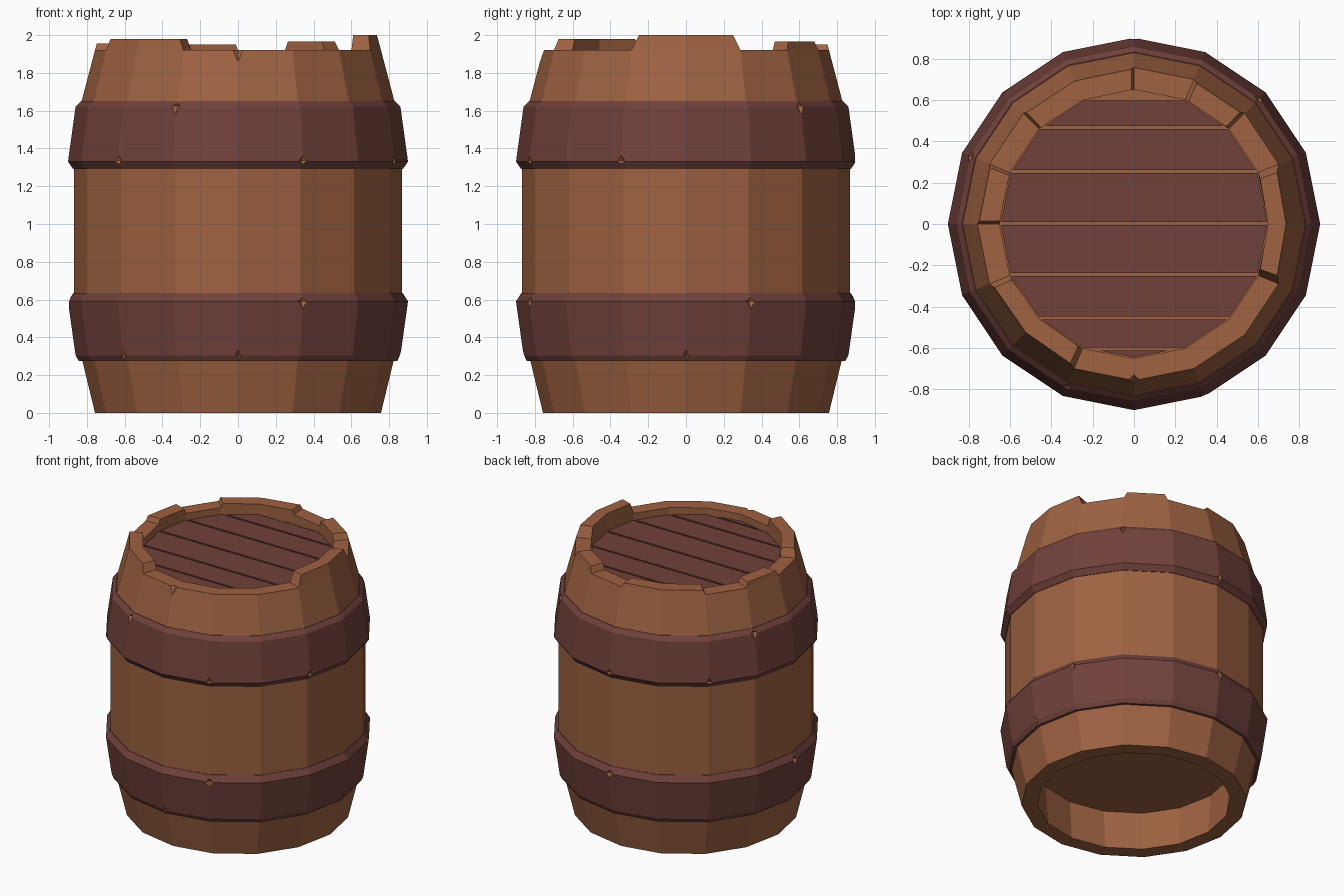
import bpy, bmesh, math
from mathutils import Vector, Matrix

if "Cube" in bpy.data.objects:
    bpy.data.objects.remove(bpy.data.objects["Cube"])

N = 16
STEP = 2 * math.pi / N

def material(name, color):
    m = bpy.data.materials.new(name)
    m.diffuse_color = (*color, 1)
    m.use_nodes = True
    m.node_tree.nodes["Principled BSDF"].inputs["Base Color"].default_value = m.diffuse_color
    return m

WOOD = material("warm_wood", (0.342, 0.122, 0.053))
BAND = material("dark_red_brown", (0.165, 0.053, 0.044))

def finish(name, bm, mats):
    bmesh.ops.recalc_face_normals(bm, faces=bm.faces)
    me = bpy.data.meshes.new(name)
    bm.to_mesh(me)
    bm.free()
    for m in mats:
        me.materials.append(m)
    ob = bpy.data.objects.new(name, me)
    bpy.context.collection.objects.link(ob)
    return ob

def polar(r, a, z):
    return Vector((r * math.cos(a), r * math.sin(a), z))

def lathe(profile, closed):
    """Spin a profile; closed joins its ends, otherwise both ends are capped."""
    bm = bmesh.new()
    rings = [[bm.verts.new(polar(r, i * STEP, z)) for i in range(N)] for r, z in profile]
    pairs = list(zip(rings, rings[1:]))
    if closed:
        pairs.append((rings[-1], rings[0]))
    else:
        bm.faces.new(rings[0])
        bm.faces.new(rings[-1])
    for a, b in pairs:
        for i in range(N):
            j = (i + 1) % N
            bm.faces.new((a[i], a[j], b[j], b[i]))
    return bm

def chip_cutter(chips):
    """Diamond shapes (angle in sides, radius, height, size) used to chip edges."""
    bm = bmesh.new()
    for k, r, z, s in chips:
        mat = (Matrix.Translation(polar(r, k * STEP, z)) @ Matrix.Rotation(k * STEP, 4, 'Z')
               @ Matrix.Diagonal((s * 0.9, s, s * 1.3, 1)))
        v = [bm.verts.new(mat @ Vector(p)) for p in
             ((1, 0, 0), (0, 1, 0), (-1, 0, 0), (0, -1, 0), (0, 0, 1), (0, 0, -1))]
        for i in range(4):
            bm.faces.new((v[i], v[(i + 1) % 4], v[4]))
            bm.faces.new((v[(i + 1) % 4], v[i], v[5]))
    for f in bm.faces:
        f.material_index = 1
    ob = finish("chip_cutter", bm, (BAND, WOOD))
    ob.hide_render = True
    return ob

def carve(ob, chips):
    cutter = chip_cutter(chips)
    mod = ob.modifiers.new("chips", 'BOOLEAN')
    mod.operation = 'DIFFERENCE'
    mod.solver = 'EXACT'
    mod.object = cutter
    bpy.context.view_layer.objects.active = ob
    bpy.ops.object.modifier_apply(modifier=mod.name)
    bpy.data.objects.remove(cutter)

# Barrel body: recessed open bottom, bulging wall, rim and lid seat
body = finish("barrel_body", lathe(
    [(0.67, 0.29), (0.65, 0), (0.757, 0), (0.825, 0.28), (0.868, 0.62), (0.868, 1.30),
     (0.828, 1.65), (0.757, 1.92), (0.65, 1.92), (0.65, 1.852)], False), (WOOD, WOOD))
carve(body, [(12, 0.77, 1.92, 0.045)])

# Hoops with chipped edges
lower = finish("lower_hoop", lathe(
    [(0.80, 0.275), (0.843, 0.275), (0.86, 0.305), (0.90, 0.59), (0.872, 0.635), (0.80, 0.635)],
    True), (BAND, WOOD))
carve(lower, [(k, 0.91, 0.59, 0.045) for k in (1, 4, 8, 13)]
      + [(k, 0.865, 0.30, 0.026) for k in (0, 10, 12)])
upper = finish("upper_hoop", lathe(
    [(0.80, 1.29), (0.872, 1.29), (0.90, 1.33), (0.86, 1.62), (0.832, 1.65), (0.80, 1.65)],
    True), (BAND, WOOD))
carve(upper, [(k, 0.868, 1.625, 0.04) for k in (2, 7, 11)]
      + [(k, 0.91, 1.335, 0.038) for k in (4, 6, 10, 13, 15)])

# Raised stave ends on the rim: first side, last side, top height
bm = bmesh.new()
for first, last, top in ((-1, 1, 2.0), (2, 3, 1.965), (4, 6, 1.95), (7, 8, 1.955), (9, 11, 1.98)):
    h = top - 1.92
    columns = []
    for k in range(first, last + 1):
        lean = (0.6 * h) * ((k == first) - (k == last))
        a = k * STEP
        columns.append([bm.verts.new(p) for p in (
            polar(0.65, a, 1.92), polar(0.757, a, 1.92),
            polar(0.757 - 0.27 * h, a + lean, top), polar(0.648, a + lean, top))])
    for c, d in zip(columns, columns[1:]):
        for i in range(4):
            j = (i + 1) % 4
            bm.faces.new((c[i], c[j], d[j], d[i]))
    bm.faces.new(columns[0])
    bm.faces.new(columns[-1])
finish("raised_staves", bm, (WOOD,))

# Lid boards: slices of a disc separated by narrow gaps
cuts = (-0.66, -0.605, -0.455, -0.245, 0.003, 0.253, 0.467, 0.605)
for n, (y0, y1) in enumerate(zip(cuts, cuts[1:])):
    bm = bmesh.new()
    ring = [polar(0.645, i * STEP, 1.872) for i in range(N)]
    bm.faces.new([bm.verts.new(p) for p in ring])
    for y, side in ((y0 + 0.007, -1), (y1 - 0.007, 1)):
        bmesh.ops.bisect_plane(bm, geom=bm.verts[:] + bm.edges[:] + bm.faces[:],
                               plane_co=(0, y, 0), plane_no=(0, side, 0), clear_outer=True)
    ext = bmesh.ops.extrude_face_region(bm, geom=bm.faces[:], use_keep_orig=True)
    bmesh.ops.translate(bm, vec=(0, 0, -0.019),
                        verts=[v for v in ext["geom"] if isinstance(v, bmesh.types.BMVert)])
    finish(f"lid_board_{n + 1}", bm, (BAND,))
